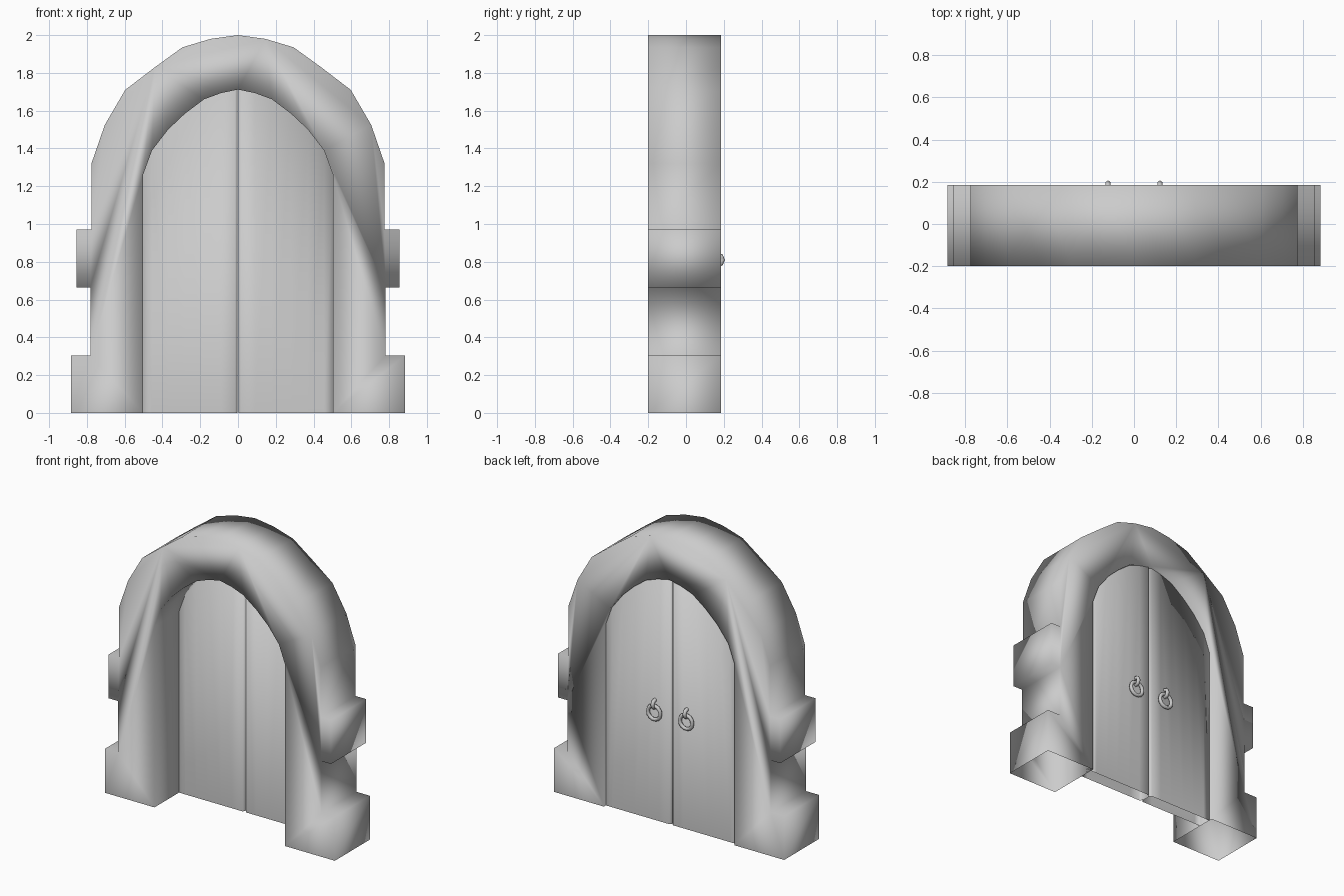
import bpy, bmesh
from math import pi

if "Cube" in bpy.data.objects:
    bpy.data.objects.remove(bpy.data.objects["Cube"])

# Right-hand half outlines (x, z), from the floor up to the crown
OUTER = [(.885, 0), (.885, .305), (.782, .305), (.782, .665), (.855, .665), (.855, .97),
         (.776, .97), (.776, 1.32), (.705, 1.525), (.597, 1.71), (.44, 1.83),
         (.295, 1.935), (.145, 1.98), (0, 2)]
INNER = [(.503, 0), (.503, 1.26), (.455, 1.39), (.37, 1.5), (.28, 1.585),
         (.18, 1.66), (.09, 1.693), (0, 1.712)]
FRONT, BACK = -.2, .185
DOOR_FRONT, DOOR_BACK = .07, .163


def finish(name, bm):
    bmesh.ops.recalc_face_normals(bm, faces=bm.faces)
    me = bpy.data.meshes.new(name)
    bm.to_mesh(me)
    bm.free()
    for p in me.polygons:
        p.use_smooth = True
    ob = bpy.data.objects.new(name, me)
    bpy.context.collection.objects.link(ob)
    return ob


def mirrored(half):
    return half + [(-x, z) for x, z in reversed(half[:-1])]


# Stone arch: full outline extruded in depth, undersides left open
def stone_arch():
    outline = mirrored(OUTER) + mirrored(INNER)[::-1]
    bm = bmesh.new()
    f = [bm.verts.new((x, FRONT, z)) for x, z in outline]
    b = [bm.verts.new((x, BACK, z)) for x, z in outline]
    bm.faces.new(f)
    bm.faces.new(b)
    n = len(outline)
    for i in range(n):
        j = (i + 1) % n
        if outline[i][1] == 0 and outline[j][1] == 0:
            continue
        bm.faces.new((f[i], f[j], b[j], b[i]))
    finish("stone_arch", bm)


# Door leaf: vertical strips under the arch curve, chamfered at the meeting edge
def door_leaf(name, side):
    tops = [(.003, 1.711), (.015, 1.709)] + INNER[::-1][1:-1]
    bm = bmesh.new()
    rows = []
    for i, (x, z) in enumerate(tops):
        inset = .012 if i == 0 else 0
        ring = [(DOOR_FRONT + inset, 0), (DOOR_FRONT + inset, z),
                (DOOR_BACK - inset, z), (DOOR_BACK - inset, 0)]
        rows.append([bm.verts.new((side * x, y, h)) for y, h in ring])
    for a, b in zip(rows, rows[1:]):
        for k in range(3):
            bm.faces.new((a[k], a[k + 1], b[k + 1], b[k]))
    bm.faces.new(rows[0])
    bm.faces.new(rows[-1])
    finish(name, bm)


def torus(name, loc, rot, major, minor, nmaj, nmin):
    bpy.ops.mesh.primitive_torus_add(location=loc, rotation=rot, major_radius=major,
                                     minor_radius=minor, major_segments=nmaj,
                                     minor_segments=nmin)
    bpy.context.object.name = name
    bpy.ops.object.shade_smooth()


stone_arch()
for label, s in (("left", -1), ("right", 1)):
    door_leaf(label + "_door", s)
    # Hanging ring and the small loop that holds it, on the back face
    torus(label + "_pull_ring", (s * .123, .174, .752), (pi / 2, 0, 0), .048, .013, 14, 6)
    torus(label + "_ring_loop", (s * .123, .166, .81), (0, pi / 2, 0), .027, .013, 8, 6)
